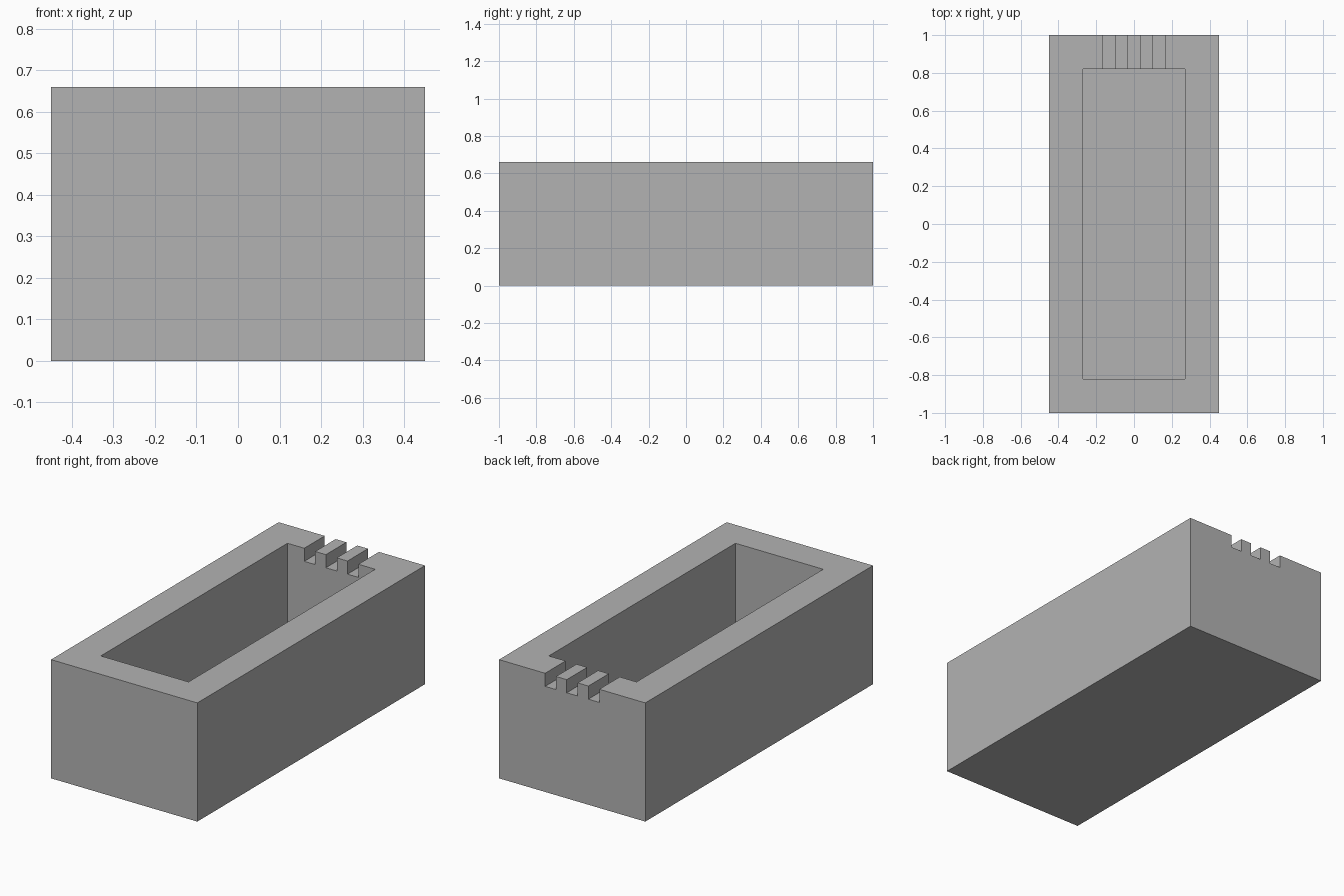
import bpy

cube = bpy.data.objects.get("Cube")
if cube:
    bpy.data.objects.remove(cube, do_unlink=True)

# Overall sizes
WIDTH, LENGTH, HEIGHT = 0.9, 2.0, 0.66
WALL = 0.18
NOTCH_WIDTH, NOTCH_DEPTH, NOTCH_SPACING = 0.067, 0.073, 0.133


def box(name, low, high):
    """Axis-aligned box between two corners."""
    center = [(a + b) / 2 for a, b in zip(low, high)]
    bpy.ops.mesh.primitive_cube_add(size=1, location=center)
    obj = bpy.context.object
    obj.name = name
    obj.scale = [b - a for a, b in zip(low, high)]
    bpy.ops.object.transform_apply(location=True, rotation=False, scale=True)
    return obj


def carve(target, cutter):
    """Subtract a cutter from the target, then discard the cutter."""
    cutter.hide_render = True
    mod = target.modifiers.new("carve", "BOOLEAN")
    mod.operation = "DIFFERENCE"
    mod.solver = "EXACT"
    mod.object = cutter
    bpy.context.view_layer.objects.active = target
    bpy.ops.object.modifier_apply(modifier=mod.name)
    bpy.data.objects.remove(cutter, do_unlink=True)


# Solid trough body
x, y = WIDTH / 2, LENGTH / 2
trough = box("trough", (-x, -y, 0), (x, y, HEIGHT))

# Open basin
carve(trough, box("basin_cutter", (WALL - x, WALL - y, WALL),
                  (x - WALL, y - WALL, HEIGHT + 0.1)))

# Three drain notches through the back rim
for i in (-1, 0, 1):
    mid = i * NOTCH_SPACING
    carve(trough, box("notch_cutter",
                      (mid - NOTCH_WIDTH / 2, y - WALL - 0.1, HEIGHT - NOTCH_DEPTH),
                      (mid + NOTCH_WIDTH / 2, y + 0.1, HEIGHT + 0.1)))

# Plain grey finish
grey = bpy.data.materials.new("plain grey")
grey.use_nodes = True
color = (0.45, 0.45, 0.45, 1)
grey.diffuse_color = color
grey.node_tree.nodes["Principled BSDF"].inputs["Base Color"].default_value = color
trough.data.materials.clear()
trough.data.materials.append(grey)
